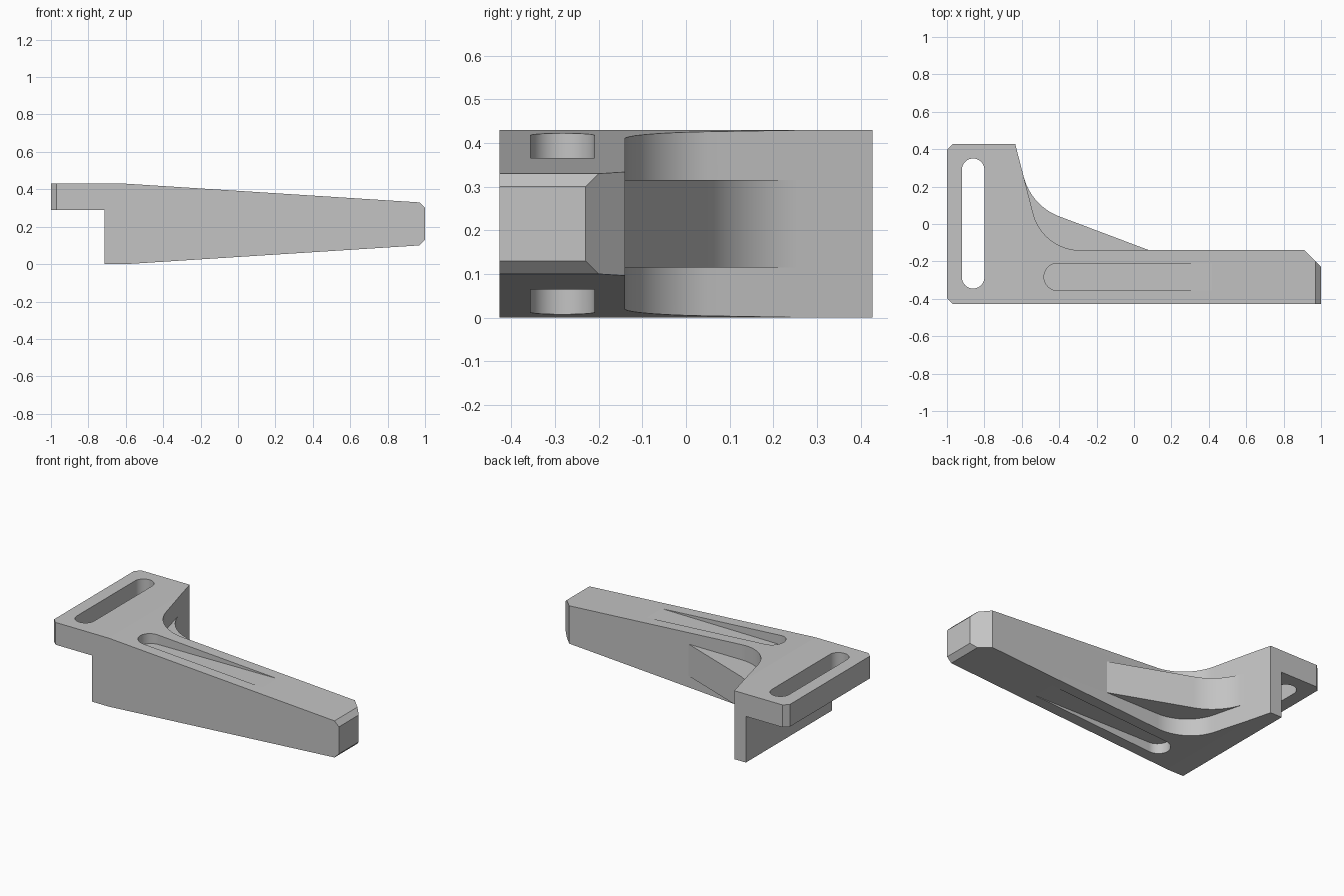
import bpy
import bmesh
from math import tan, pi, cos, sin, radians
from mathutils import Vector

cube = bpy.data.objects.get("Cube")
if cube:
    bpy.data.objects.remove(cube, do_unlink=True)

grey = bpy.data.materials.new("plain grey")
grey.use_nodes = True
grey.diffuse_color = (0.55, 0.55, 0.55, 1)
grey.node_tree.nodes["Principled BSDF"].inputs["Base Color"].default_value = (0.55, 0.55, 0.55, 1)


def prism(name, outline, low, high, axis="z"):
    """Extrude a closed outline: (x, y) along z, or (x, z) along y."""
    def place(p, h):
        return (p[0], p[1], h) if axis == "z" else (p[0], h, p[1])
    bm = bmesh.new()
    bottom = [bm.verts.new(place(p, low)) for p in outline]
    top = [bm.verts.new(place(p, high)) for p in outline]
    bm.faces.new(bottom)
    bm.faces.new(top)
    for i in range(len(outline)):
        j = (i + 1) % len(outline)
        bm.faces.new((bottom[i], bottom[j], top[j], top[i]))
    bmesh.ops.recalc_face_normals(bm, faces=bm.faces)
    mesh = bpy.data.meshes.new(name)
    bm.to_mesh(mesh)
    bm.free()
    mesh.materials.append(grey)
    obj = bpy.data.objects.new(name, mesh)
    bpy.context.collection.objects.link(obj)
    return obj


def combine(obj, other, operation):
    """Apply a boolean and discard the helper."""
    mod = obj.modifiers.new("combine", "BOOLEAN")
    mod.operation = operation
    mod.solver = "EXACT"
    mod.object = other
    bpy.context.view_layer.objects.active = obj
    bpy.ops.object.modifier_apply(modifier=mod.name)
    bpy.data.objects.remove(other, do_unlink=True)


def fillet(before, corner, after, tangent, steps=32):
    """Arc points rounding a corner, with the given tangent length."""
    c = Vector(corner)
    a = (Vector(before) - c).normalized()
    b = (Vector(after) - c).normalized()
    half = a.angle(b) / 2
    radius = tangent * tan(half)
    centre = c + (a + b).normalized() * (tangent / cos(half))
    start = c + a * tangent - centre
    sweep = start.angle_signed(c + b * tangent - centre)
    points = []
    for i in range(steps + 1):
        t = -sweep * i / steps
        points.append((centre.x + start.x * cos(t) - start.y * sin(t),
                       centre.y + start.x * sin(t) + start.y * cos(t)))
    return points


def stadium(a, b, radius, steps=72):
    """Slot outline between two end centres."""
    a, b = Vector(a), Vector(b)
    d = (b - a).normalized()
    n = Vector((-d.y, d.x))
    points = []
    for centre, direction in ((a, -1), (b, 1)):
        for i in range(steps + 1):
            t = pi * i / steps
            p = centre + direction * radius * (n * cos(t) + d * sin(t))
            if direction == 1:
                p = centre + radius * (n * cos(t) + d * sin(t))
            else:
                p = centre - radius * (n * cos(t) + d * sin(t))
            points.append(tuple(p))
    # second arc runs opposite to the first so that the loop stays simple
    return points


# Bracket body: plan outline crossed with the tapered side outline
flange_tip, arm_edge = (-0.635, 0.427), -0.14
inner = (-0.488, arm_edge)
plan = [(-1.05, -0.347), (-0.97, -0.427), (1.1, -0.427), (1.1, -0.33), (0.91, arm_edge)]
plan += fillet((0.91, arm_edge), inner, flange_tip, 0.2)
plan += [flange_tip, (-0.97, 0.427), (-1.05, 0.347)]
side = [(-1, 0.43), (-0.6, 0.43), (0.97, 0.33), (1, 0.30), (1, 0.13), (0.97, 0.10),
        (-0.6, 0), (-0.715, 0), (-0.715, 0.29), (-1, 0.29)]
bracket = prism("bracket", plan, -0.2, 0.7)
combine(bracket, prism("side_outline", side, -0.7, 0.7, "y"), "INTERSECT")

# Gusset web in the inner corner
web_end = (0.08, arm_edge)
web = [(0.08, -0.16), web_end]
web += fillet(web_end, (-0.549, 0.097), flange_tip, 0.16)
web += [(-0.66, 0.25), (-0.66, -0.16)]
combine(bracket, prism("web", web, 0.115, 0.315), "UNION")

# Mounting slot through the flange
combine(bracket, prism("flange_slot", stadium((-0.86, -0.285), (-0.86, 0.29), 0.06), -0.2, 0.7),
        "DIFFERENCE")

# Shallow pockets on the top and bottom of the arm, running out along the taper
pocket = stadium((-0.408, -0.283), (0.7, -0.283), 0.073)
for name, low, high, tilt in (("top_pocket", 0.358, 0.6, 1), ("bottom_pocket", -0.2, 0.072, -1)):
    cutter = prism(name, pocket, low, high)
    for v in cutter.data.vertices:
        v.co.z += tilt * 0.008 * (v.co.x + 0.48)
    combine(bracket, cutter, "DIFFERENCE")

# Smooth fillets while keeping every real edge crisp
bpy.ops.object.select_all(action="DESELECT")
bracket.select_set(True)
bpy.context.view_layer.objects.active = bracket
bpy.ops.object.shade_smooth_by_angle(angle=radians(3))
